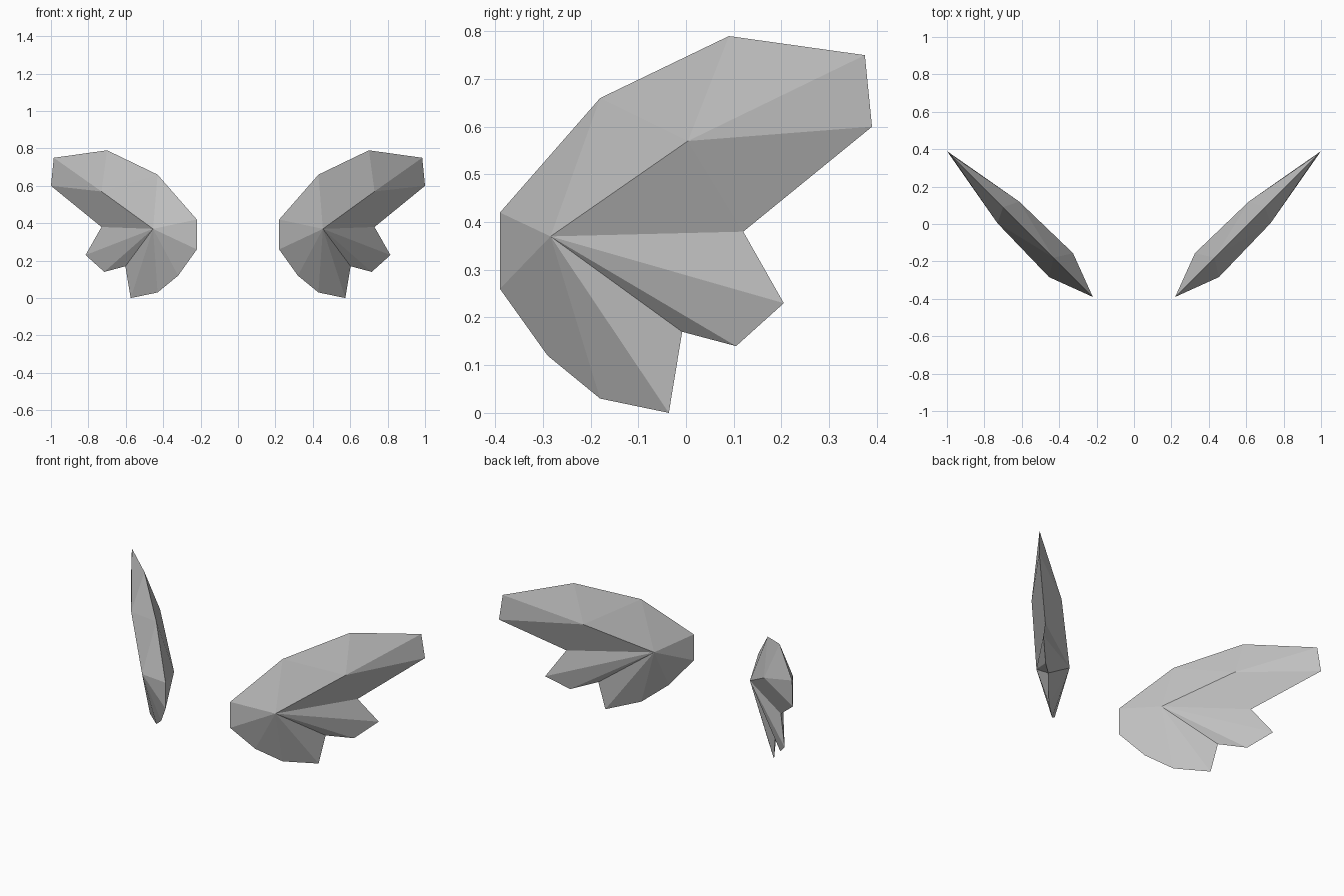
import bpy
import bmesh

if "Cube" in bpy.data.objects:
    bpy.data.objects.remove(bpy.data.objects["Cube"])

# One flat colour for both wings
grey = bpy.data.materials.new("light_grey")
grey.diffuse_color = (0.55, 0.55, 0.55, 1.0)
grey.use_nodes = True
grey.node_tree.nodes["Principled BSDF"].inputs["Base Color"].default_value = grey.diffuse_color

# Wing outline as (y, z); it lies in the vertical plane x = y + SHIFT
SHIFT = 0.61
OUTLINE = [
    (-0.39, 0.42), (-0.18, 0.66), (0.09, 0.79), (0.375, 0.75), (0.39, 0.60),
    (0.12, 0.38), (0.205, 0.23), (0.105, 0.14), (-0.008, 0.17),
    (-0.036, 0.0), (-0.18, 0.03), (-0.29, 0.12), (-0.39, 0.26),
]
# Raised ridge points (y, z, offset along x and -y)
HUB = (-0.22, 0.37, 0.064)
RIDGE = (0.062, 0.57, 0.058)


def build_wing(name, mirror):
    bm = bmesh.new()
    rim = [bm.verts.new((mirror * (y + SHIFT), y, z)) for y, z in OUTLINE]
    count = len(rim)

    # Same faceted relief on the outer and inner side
    for side in (1, -1):
        hub, ridge = [
            bm.verts.new((mirror * (y + SHIFT + side * d), y - side * d, z))
            for y, z, d in (HUB, RIDGE)
        ]
        # Upper feather: facets around the ridge end
        for i in (1, 2, 3):
            bm.faces.new((ridge, rim[i], rim[i + 1]))
        bm.faces.new((hub, rim[1], ridge))
        bm.faces.new((hub, ridge, rim[5]))
        bm.faces.new((ridge, rim[4], rim[5]))
        # Lower feathers and leading edge: fan from the hub
        for i in list(range(5, count)) + [0]:
            bm.faces.new((hub, rim[i], rim[(i + 1) % count]))

    bmesh.ops.recalc_face_normals(bm, faces=bm.faces[:])
    mesh = bpy.data.meshes.new(name)
    bm.to_mesh(mesh)
    bm.free()
    mesh.materials.append(grey)
    wing = bpy.data.objects.new(name, mesh)
    bpy.context.collection.objects.link(wing)
    return wing


build_wing("right_wing", 1)
build_wing("left_wing", -1)
